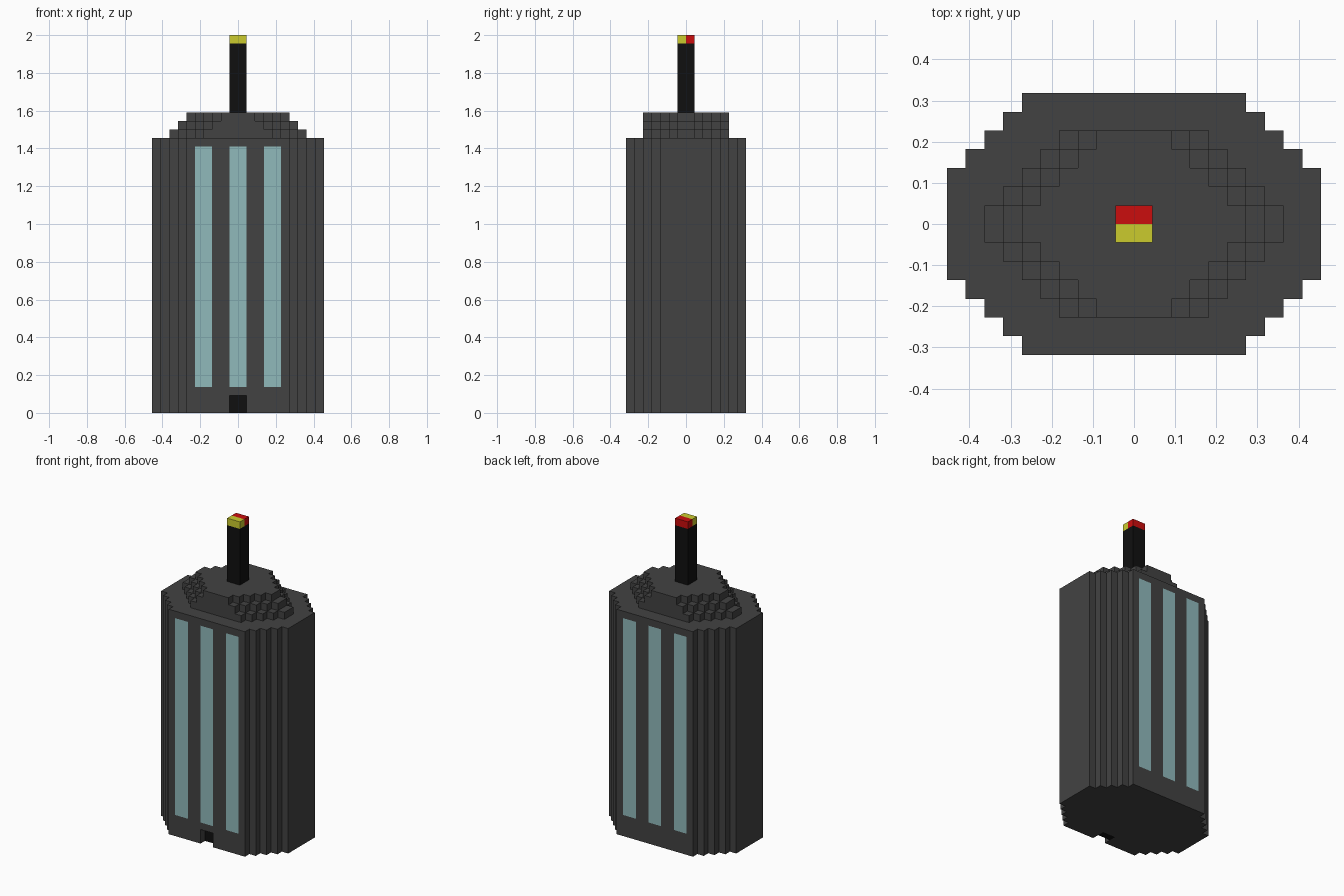
import bpy
import bmesh
from mathutils import Vector

U = 2 / 44  # one block of the stepped grid

cube = bpy.data.objects.get("Cube")
if cube:
    bpy.data.objects.remove(cube, do_unlink=True)


def material(name, rgb):
    mat = bpy.data.materials.new(name)
    mat.use_nodes = True
    mat.diffuse_color = (*rgb, 1)
    mat.node_tree.nodes["Principled BSDF"].inputs["Base Color"].default_value = (*rgb, 1)
    return mat


GREY = material("dark grey", (0.055, 0.055, 0.055))
GLASS = material("pale blue glass", (0.28, 0.49, 0.5))
BLACK = material("black", (0.005, 0.005, 0.005))
YELLOW = material("yellow", (0.6, 0.6, 0.027))
RED = material("red", (0.6, 0.004, 0.004))


def finish(name, bm, *mats):
    bmesh.ops.recalc_face_normals(bm, faces=bm.faces)
    bmesh.ops.scale(bm, vec=(U, U, U), verts=bm.verts)
    mesh = bpy.data.meshes.new(name)
    bm.to_mesh(mesh)
    bm.free()
    for mat in mats:
        mesh.materials.append(mat)
    obj = bpy.data.objects.new(name, mesh)
    bpy.context.collection.objects.link(obj)
    return obj


def prism(outline, z0, z1):
    """Extrude a flat outline, in grid blocks, from z0 to z1."""
    bm = bmesh.new()
    base = bm.faces.new([bm.verts.new((x, y, z0)) for x, y in outline])
    top = bmesh.ops.extrude_face_region(bm, geom=[base], use_keep_orig=True)["geom"]
    verts = [g for g in top if isinstance(g, bmesh.types.BMVert)]
    bmesh.ops.translate(bm, vec=(0, 0, z1 - z0), verts=verts)
    return bm


def stepped_outline(steps, notch=()):
    """Mirror a quarter of stair steps (half width, upper y) into a closed outline."""
    q = [steps[0]]
    for (w, y), (_, below) in zip(steps[1:], steps):
        q += [(w, below), (w, y)]
    back_left = [(-x, y) for x, y in reversed(q)]
    front_left = [(-x, -y) for x, y in q]
    front_right = [(x, -y) for x, y in reversed(q)]
    return q + back_left + front_left + list(notch) + front_right


def box(name, x0, x1, y0, y1, z0, z1, mat):
    return finish(name, prism([(x0, y0), (x1, y0), (x1, y1), (x0, y1)], z0, z1), mat)


# Tower base with the doorway notch, and the door set back inside it
BODY = [(10, 3), (9, 4), (8, 5), (7, 6), (6, 7)]
NOTCH = [(-1, -7), (-1, -5), (1, -5), (1, -7)]
finish("tower_base", prism(stepped_outline(BODY, NOTCH), 0, 2), GREY)
box("door", -1, 1, -6, -5, 0, 2, BLACK)

# Tower body, cut so that the flush window strips are faces of their own
bm = prism(stepped_outline(BODY), 2, 32)
cuts = [((x, 0, 0), (1, 0, 0)) for x in (-5, -3, -1, 1, 3, 5)]
cuts += [((0, 0, z), (0, 0, 1)) for z in (3, 31)]
for co, no in cuts:
    bmesh.ops.bisect_plane(bm, geom=bm.verts[:] + bm.edges[:] + bm.faces[:],
                           plane_co=Vector(co), plane_no=Vector(no))
bm.normal_update()
for f in bm.faces:
    c = f.calc_center_median()
    on_wall = abs(f.normal.y) > 0.9 and abs(c.y) > 6.9
    in_strip = any(abs(c.x - x) < 0.5 for x in (-4, 0, 4))
    f.material_index = int(on_wall and in_strip and 3 < c.z < 31)
finish("tower_body", bm, GREY, GLASS)

# Stepped roof, each layer one block narrower
for k in range(3):
    steps = [(8 - k - r, r + 1) for r in range(5)]
    finish(f"roof_layer_{k + 1}", prism(stepped_outline(steps), 32 + k, 33 + k), GREY)

# Mast with a two-coloured tip
box("mast", -1, 1, -1, 1, 35, 43, BLACK)
box("mast_tip_front", -1, 1, -1, 0, 43, 44, YELLOW)
box("mast_tip_back", -1, 1, 0, 1, 43, 44, RED)
